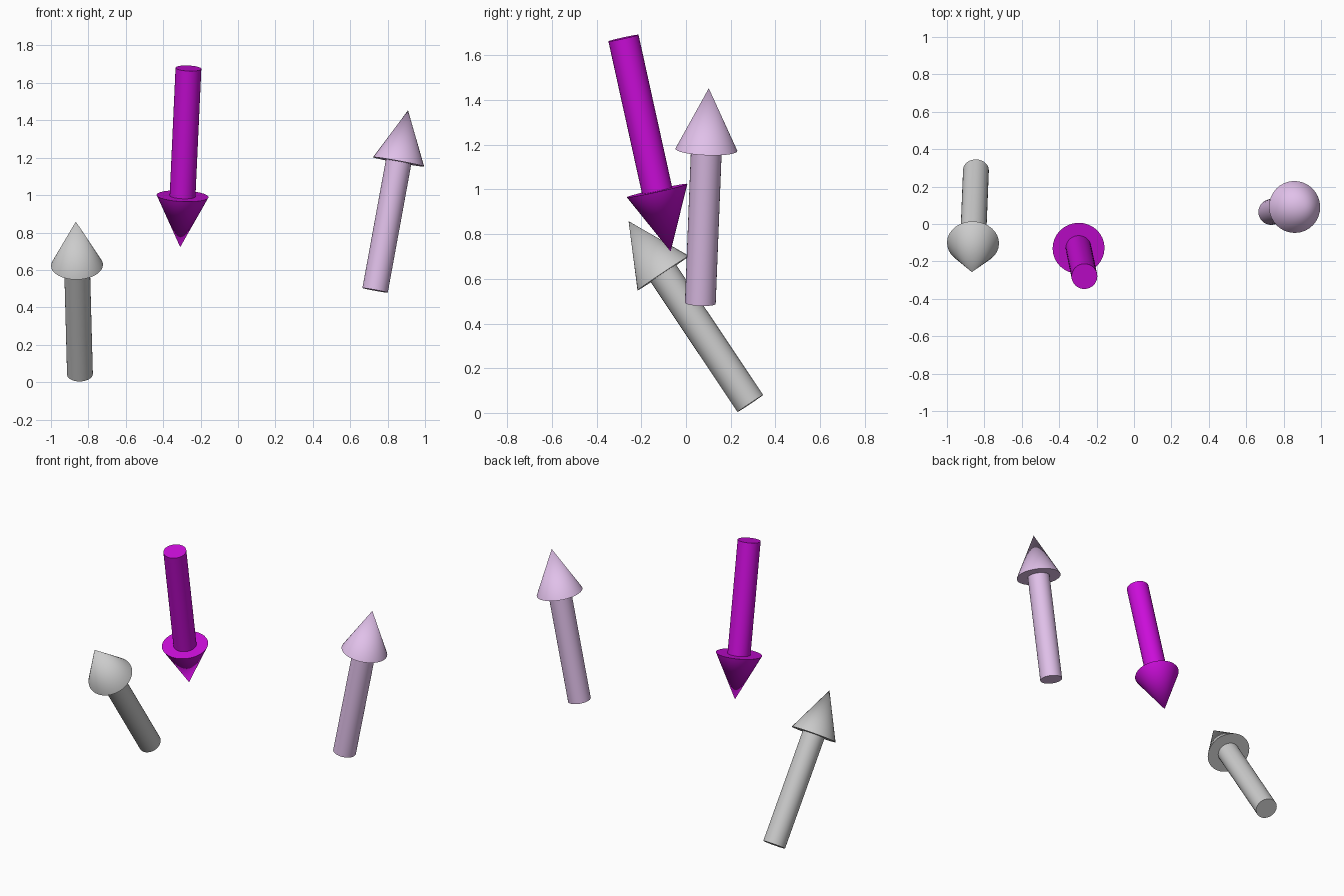
import bpy, bmesh, math
from mathutils import Vector

if "Cube" in bpy.data.objects:
    bpy.data.objects.remove(bpy.data.objects["Cube"])

SIDES = 32
SHAFT_R, HEAD_R, HEAD_LEN = 0.069, 0.139, 0.28


def material(name, color):
    mat = bpy.data.materials.new(name)
    mat.diffuse_color = color
    mat.use_nodes = True
    mat.node_tree.nodes["Principled BSDF"].inputs["Base Color"].default_value = mat.diffuse_color
    return mat


def arrow(name, tail, tip, mat=None):
    """Turned arrow: capped shaft, flat shoulder and conical head."""
    tail, tip = Vector(tail), Vector(tip)
    axis = tip - tail
    length = axis.length
    neck = length - HEAD_LEN
    profile = [(SHAFT_R, 0), (SHAFT_R, neck), (HEAD_R, neck)]

    bm = bmesh.new()
    rings = [[bm.verts.new((r * math.cos(2 * math.pi * i / SIDES),
                            r * math.sin(2 * math.pi * i / SIDES), z))
              for i in range(SIDES)] for r, z in profile]
    point = bm.verts.new((0, 0, length))
    bm.faces.new(rings[0][::-1])
    for i in range(SIDES):
        j = (i + 1) % SIDES
        for a, b in zip(rings, rings[1:]):
            bm.faces.new((a[i], a[j], b[j], b[i]))
        bm.faces.new((rings[-1][i], rings[-1][j], point))

    mesh = bpy.data.meshes.new(name)
    bm.to_mesh(mesh)
    bm.free()
    obj = bpy.data.objects.new(name, mesh)
    bpy.context.collection.objects.link(obj)
    obj.location = tail
    obj.rotation_euler = axis.to_track_quat('Z', 'Y').to_euler()
    if mat:
        mesh.materials.append(mat)
    bpy.ops.object.select_all(action='DESELECT')
    obj.select_set(True)
    bpy.context.view_layer.objects.active = obj
    bpy.ops.object.shade_smooth_by_angle(angle=math.radians(30))
    return obj


# Three arrows: grey leaning forward, purple pointing down, lilac pointing up
arrow("grey_arrow", (-0.845, 0.288, 0.042), (-0.867, -0.257, 0.858))
arrow("purple_arrow", (-0.265, -0.280, 1.678), (-0.309, -0.069, 0.722),
      material("purple", (0.60, 0.004, 0.70, 1)))
arrow("lilac_arrow", (0.733, 0.064, 0.491), (0.909, 0.102, 1.453),
      material("lilac", (0.75, 0.53, 0.82, 1)))
